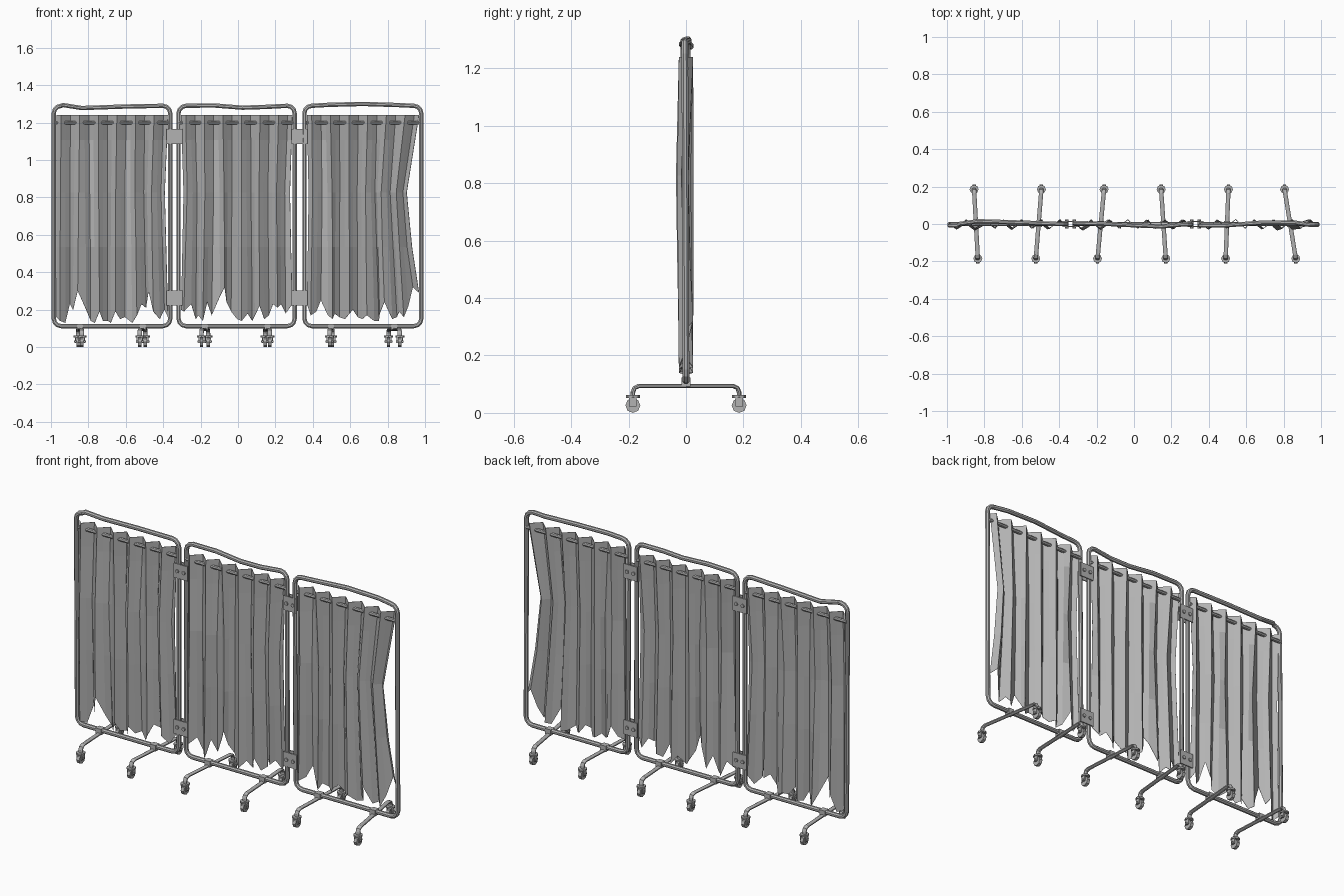
import bpy, bmesh, math, random
from mathutils import Vector, Matrix

random.seed(4)
old = bpy.data.objects.get("Cube")
if old:
    bpy.data.objects.remove(old)


def make_material(name, colour):
    mat = bpy.data.materials.new(name)
    mat.use_nodes = True
    mat.diffuse_color = colour
    mat.node_tree.nodes["Principled BSDF"].inputs["Base Color"].default_value = colour
    return mat


grey = make_material("plain grey", (0.45, 0.45, 0.45, 1))


def finish(name, bm):
    bmesh.ops.recalc_face_normals(bm, faces=bm.faces)
    mesh = bpy.data.meshes.new(name)
    bm.to_mesh(mesh)
    bm.free()
    mesh.materials.append(grey)
    obj = bpy.data.objects.new(name, mesh)
    bpy.context.collection.objects.link(obj)
    return obj


def sweep(bm, path, side, r_side, r_other, closed=False, sides=8):
    """Oval tube along a path; 'side' is the constant cross direction."""
    pts = [Vector(p) for p in path]
    side = Vector(side).normalized()
    n = len(pts)
    rings = []
    for i, p in enumerate(pts):
        a = pts[i - 1] if closed or i else p
        b = pts[(i + 1) % n] if closed or i < n - 1 else p
        t_in, t_out = (p - a).normalized(), (b - p).normalized()
        other = side.cross((t_in + t_out).normalized()).normalized()
        ring = []
        for k in range(sides):
            ang = math.tau * (k + 0.5) / sides
            ring.append(bm.verts.new(p + side * r_side * math.cos(ang)
                                     + other * r_other * math.sin(ang)))
        rings.append(ring)
    for i in range(n if closed else n - 1):
        r, s = rings[i], rings[(i + 1) % n]
        for k in range(sides):
            m = (k + 1) % sides
            bm.faces.new((r[k], r[m], s[m], s[k]))
    if not closed:
        bm.faces.new(rings[0])
        bm.faces.new(rings[-1])


def box(bm, centre, size):
    bmesh.ops.create_cube(bm, size=1, matrix=Matrix.Translation(centre)
                          @ Matrix.Diagonal((*size, 1)))


def cylinder(bm, centre, axis, radius, length, sides=8):
    turn = Vector((0, 0, 1)).rotation_difference(Vector(axis)).to_matrix().to_4x4()
    bmesh.ops.create_cone(bm, cap_ends=True, segments=sides, radius1=radius,
                          radius2=radius, depth=length,
                          matrix=Matrix.Translation(centre) @ turn)


TUBE, LOW, HIGH, CORNER = 0.0125, 0.112, 1.29, 0.04


def frame(name, x0, x1, dents):
    """Rounded tube rectangle; dents are (fraction across, y, z shift) along the top."""
    path = []
    corners = [(x1, LOW, 1, -1, -90), (x1, HIGH, -1, -1, 0),
               (x0, HIGH, 1, 1, 90), (x0, LOW, 1, 1, 180)]
    for i, (x, z, _, _, start) in enumerate(corners):
        cx = x + (CORNER if x == x0 else -CORNER)
        cz = z + (CORNER if z == LOW else -CORNER)
        for k in range(4):
            a = math.radians(start + 30 * k)
            y = dents[-1 if i == 1 else 0][1] if z == HIGH and i in (1, 2) else 0
            path.append((cx + CORNER * math.cos(a), y, cz + CORNER * math.sin(a)))
        if i == 1:
            for f, y, dz in reversed(dents[1:-1]):
                path.append((x0 + (x1 - x0) * f, y, HIGH + dz))
    bm = bmesh.new()
    sweep(bm, path, (0, 1, 0), TUBE, TUBE, closed=True)
    finish(name, bm)


def rail(name, x0, x1):
    bm = bmesh.new()
    cylinder(bm, ((x0 + x1) / 2, 0, 1.2), (1, 0, 0), 0.01, x1 - x0)
    finish(name, bm)


def curtain(name, x0, x1, pull_left, pull_right, hem):
    """Pleated cloth hung in front of and behind the rail, with a torn hem (hundredths)."""
    folds = len(hem) - 1
    levels = (1, 0.86, 0.56, 0.25, 0)
    wander = [random.uniform(-0.012, 0.012) for _ in hem]
    bm = bmesh.new()
    rows = []
    for level in levels:
        loose = 1 - abs(2 * level - 1)
        row = []
        for i, h in enumerate(hem):
            f = i / folds
            x = x0 + (x1 - x0) * f + loose * (pull_left * (1 - f) ** 3 - pull_right * f ** 3)
            if 0 < i < folds:
                x += wander[i - i % 2] * (1 - level)
            wave = (-1, 0, 1, 0)[(i + 3) % 4]
            y = 0.024 * wave * (1 - 0.3 * loose)
            y += loose * (wander[(i // 4) * 4] * 1.2 - 0.006)
            base = 0.3 if level else h / 100
            z = 1.24 - (1.24 - base) * (1 - level) if level else base
            row.append(bm.verts.new((x, y, z)))
        rows.append(row)
    for upper, lower in zip(rows, rows[1:]):
        for i in range(folds):
            bm.faces.new((upper[i], upper[i + 1], lower[i + 1], lower[i]))
    obj = finish(name, bm)
    thick = obj.modifiers.new("cloth thickness", "SOLIDIFY")
    thick.thickness, thick.offset = 0.002, 0


def hinge(name, x, z):
    """Two clamping plates with a pair of through bolts."""
    bm = bmesh.new()
    for s in (-1, 1):
        box(bm, (x, s * 0.014, z), (0.084, 0.006, 0.08))
        cylinder(bm, (x + s * 0.02, 0, z), (0, 1, 0), 0.01, 0.046)
    finish(name, bm)


def leg(name, x_front, x_back):
    """Cross tube under the frame with bent ends and a caster at each end."""
    reach = 0.185

    def at(y, z):
        f = (y + reach) / (2 * reach)
        return Vector((x_front + (x_back - x_front) * f, y, z))

    bend = [(reach, 0.05), (reach, 0.072), (0.179, 0.087), (0.163, 0.094)]
    profile = [(-y, z) for y, z in bend] + bend[::-1]
    bm = bmesh.new()
    side = (2 * reach, x_front - x_back, 0)
    sweep(bm, [at(y, z) for y, z in profile], side, 0.0125, 0.008)
    box(bm, at(0, 0.108), (0.034, 0.032, 0.032))
    finish(name, bm)

    bm = bmesh.new()
    for y in (-reach, reach):
        cylinder(bm, at(y, 0.057), (0, 0, 1), 0.024, 0.009)
        cylinder(bm, at(y, 0.026), (1, 0, 0), 0.026, 0.018)
        cylinder(bm, at(y, 0.03), (1, 0, 0), 0.007, 0.042, 6)
        for s in (-1, 1):
            box(bm, at(y, 0.04) + Vector((s * 0.014, 0, 0)), (0.005, 0.026, 0.034))
    finish(name + "_casters", bm)


# Frames, rails and curtains
panels = [
    ("right", -0.985, -0.362, 0.0, 0.02,
     [(0, -0.008, 0), (0.08, 0, 0.004), (0.24, 0.015, -0.012), (0.6, 0.008, -0.004), (1, 0, 0)],
     [16, 14, 13, 23, 20, 30, 20, 14, 13, 19, 14, 14, 13, 19, 15, 16, 13, 17, 23, 21, 30, 19, 15, 20, 16]),
    ("middle", -0.318, 0.303, 0.015, 0.015,
     [(0, 0.004, 0), (0.3, 0, 0.002), (0.55, -0.008, -0.01), (0.75, -0.013, -0.006), (1, -0.002, 0)],
     [20, 19, 23, 15, 17, 14, 24, 17, 27, 32, 24, 19, 15, 14, 18, 14, 17, 22, 15, 17, 23, 21, 23, 18, 23]),
    ("left", 0.355, 0.98, 0.01, 0.075,
     [(0, -0.008, 0), (0.2, -0.008, 0.005), (0.5, 0.006, 0.01), (0.8, 0.008, 0.004), (1, -0.004, 0)],
     [23, 17, 19, 25, 17, 15, 18, 16, 15, 18, 20, 16, 15, 17, 14, 14, 18, 24, 15, 16, 19, 16, 22, 32, 29]),
]
for name, x0, x1, pull_l, pull_r, dents, hem in panels:
    frame(name + "_frame", x0, x1, dents)
    rail(name + "_rail", x0, x1)
    curtain(name + "_curtain", x0 + 0.014, x1 - 0.012, pull_l, pull_r, hem)

# Hinges between the panels
for name, x in (("right", -0.34), ("left", 0.329)):
    hinge(name + "_upper_hinge", x, 1.127)
    hinge(name + "_lower_hinge", x, 0.262)

# Legs with casters
for i, ends in enumerate([(-0.835, -0.855), (-0.525, -0.495), (-0.195, -0.16),
                          (0.17, 0.145), (0.49, 0.505), (0.865, 0.805)]):
    leg("leg_" + "abcdef"[i], *ends)
